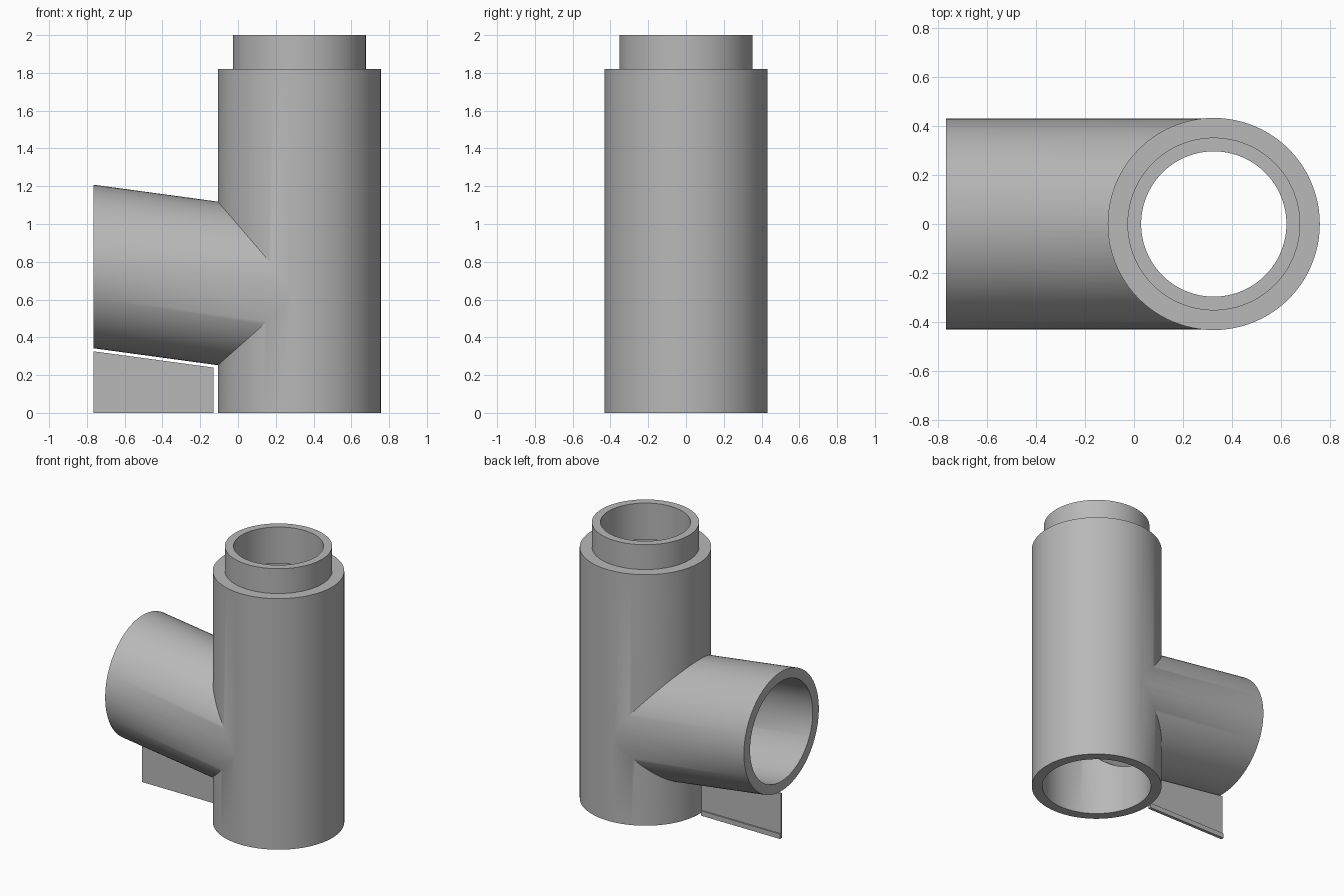
import bpy, bmesh, math

cube = bpy.data.objects.get("Cube")
if cube:
    bpy.data.objects.remove(cube, do_unlink=True)

grey = bpy.data.materials.new("plain grey")
grey.use_nodes = True
colour = (0.48, 0.48, 0.48, 1)
grey.diffuse_color = colour
grey.node_tree.nodes["Principled BSDF"].inputs["Base Color"].default_value = colour

SIDES = 96
AXIS_X = 0.325        # centre of the upright pipe
END_X = -0.765        # open end of the branch
END_Z = 0.775         # height of the branch centre at its open end
SLOPE = -0.136        # fall of the branch per unit of x


def tube_solid(name, rings):
    """Closed solid through a list of rings, each a function of angle."""
    bm = bmesh.new()
    loops = [[bm.verts.new(ring(2 * math.pi * i / SIDES)) for i in range(SIDES)]
             for ring in rings]
    for a, b in zip(loops, loops[1:]):
        for i in range(SIDES):
            j = (i + 1) % SIDES
            bm.faces.new((a[i], a[j], b[j], b[i]))
    bm.faces.new(loops[0])
    bm.faces.new(loops[-1])
    return finish(name, bm)


def finish(name, bm):
    bmesh.ops.recalc_face_normals(bm, faces=bm.faces)
    mesh = bpy.data.meshes.new(name)
    bm.to_mesh(mesh)
    bm.free()
    mesh.materials.append(grey)
    obj = bpy.data.objects.new(name, mesh)
    bpy.context.collection.objects.link(obj)
    return obj


def upright_ring(z, r):
    return lambda t: (AXIS_X + r * math.cos(t), r * math.sin(t), z)


def branch_ring(x, r):
    zc = END_Z + SLOPE * (x - END_X)
    rz = r * math.hypot(1, SLOPE)
    return lambda t: (x, r * math.cos(t), zc + rz * math.sin(t))


def combine(target, tool, operation):
    mod = target.modifiers.new(operation, "BOOLEAN")
    mod.operation = operation
    mod.solver = "EXACT"
    mod.object = tool
    bpy.context.view_layer.objects.active = target
    bpy.ops.object.modifier_apply(modifier=mod.name)
    bpy.data.objects.remove(tool, do_unlink=True)


# Upright pipe with a narrower spigot on top
pipe = tube_solid("pipe_fitting", [upright_ring(z, r) for z, r in
                  ((0, 0.432), (1.82, 0.432), (1.82, 0.352), (2, 0.352))])

# Sloping side branch
branch = tube_solid("branch", [branch_ring(x, 0.429) for x in (END_X, AXIS_X)])
combine(pipe, branch, "UNION")

# Hollow out both pipes
bore = tube_solid("bore", [upright_ring(z, r) for z, r in
                  ((-0.1, 0.362), (1.735, 0.362), (1.735, 0.296), (2.1, 0.296))])
combine(pipe, bore, "DIFFERENCE")
branch_bore = tube_solid("branch_bore", [branch_ring(x, 0.359) for x in (END_X - 0.1, AXIS_X)])
combine(pipe, branch_bore, "DIFFERENCE")

bpy.ops.object.select_all(action="DESELECT")
pipe.select_set(True)
bpy.context.view_layer.objects.active = pipe
bpy.ops.object.shade_smooth_by_angle(angle=math.radians(30))


# Thin support fin under the branch, with a low strip along its foot
def plate(name, outline, y0, y1):
    bm = bmesh.new()
    face = bm.faces.new([bm.verts.new((x, y0, z)) for x, z in outline])
    grown = bmesh.ops.extrude_face_region(bm, geom=[face])["geom"]
    for v in grown:
        if isinstance(v, bmesh.types.BMVert):
            v.co.y = y1
    return finish(name, bm)


FIN_X = -0.13
plate("support_fin", [(END_X, 0), (FIN_X, 0), (FIN_X, 0.24), (END_X, 0.326)], -0.006, 0.006)
plate("fin_foot_strip", [(END_X, 0), (FIN_X, 0), (FIN_X, 0.035), (END_X, 0.035)], 0.006, 0.016)
